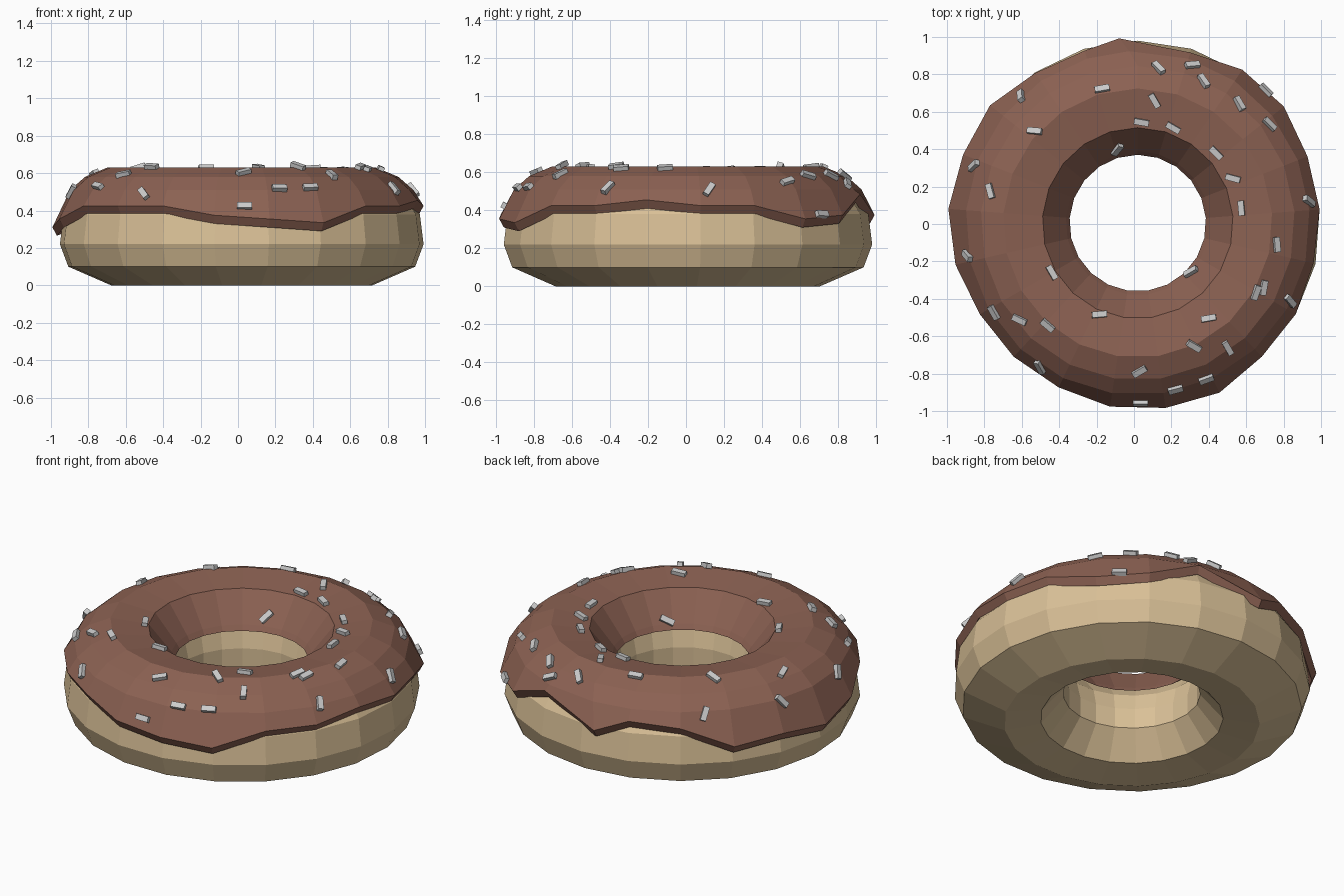
import bpy, bmesh, math
from mathutils import Vector, Matrix
from mathutils.bvhtree import BVHTree

if "Cube" in bpy.data.objects:
    bpy.data.objects.remove(bpy.data.objects["Cube"])

SEG = 21
CX, CY = 0.02, 0.005


def material(name, rgb):
    m = bpy.data.materials.new(name)
    m.diffuse_color = (*rgb, 1)
    m.use_nodes = True
    m.node_tree.nodes["Principled BSDF"].inputs["Base Color"].default_value = m.diffuse_color
    return m


def finish(bm, name, mat=None):
    bmesh.ops.recalc_face_normals(bm, faces=bm.faces)
    me = bpy.data.meshes.new(name)
    bm.to_mesh(me)
    ob = bpy.data.objects.new(name, me)
    bpy.context.collection.objects.link(ob)
    if mat:
        me.materials.append(mat)
    return ob


def ring_mesh(profile_at):
    """Sweep a closed (radius, z) profile round the centre; it may vary with k."""
    bm = bmesh.new()
    rows = []
    for k in range(SEG):
        a = math.pi / 2 + 2 * math.pi * k / SEG
        rows.append([bm.verts.new((CX + r * math.cos(a + t), CY + r * math.sin(a + t), z))
                     for r, z, t in profile_at(k)])
    n = len(rows[0])
    for k in range(SEG):
        p, q = rows[k], rows[(k + 1) % SEG]
        for i in range(n):
            j = (i + 1) % n
            bm.faces.new((p[i], q[i], q[j], p[j]))
    return bm


# Dough ring
DOUGH = [(.50, .03), (.70, 0), (.93, .10), (.975, .22), (.955, .38), (.87, .51),
         (.70, .57), (.52, .54), (.40, .40), (.375, .30), (.375, .18)]
finish(ring_mesh(lambda k: [(r, z, 0) for r, z in DOUGH]), "dough",
       material("dough_tan", (.70, .53, .31)))

# Icing with a wavy lower rim, counted anticlockwise from the back
RIM = [.33, .41, .39, .28, .30, .265, .31, .38, .38, .38, .33,
       .31, .29, .38, .38, .41, .38, .38, .31, .33, .44]


def icing_profile(k):
    z = RIM[k]
    r = .975 + (.38 - z) * .35
    t = .10 if k == 0 else 0
    return [(.365, .41, 0), (.385, .44, 0), (.51, .60, 0), (.72, .63, 0), (.84, .58, 0),
            (.92, .51, t / 2), (r, z + .045, t), (r - .025, z, t),
            (.90, .47, 0), (.70, .56, 0), (.52, .53, 0)]


icing = ring_mesh(icing_profile)
finish(icing, "icing", material("icing_brown", (.26, .12, .085)))

# Sprinkles: x, y and turn in degrees seen from above, laid onto the icing
SPOTS = [
    (-.6, .68, 95), (-.53, .495, -5), (-.17, .72, 10), (-.09, .405, 50), (.04, .545, -10),
    (.13, .83, -45), (.11, .66, -60), (.21, .515, -30), (.31, .845, 5), (.37, .76, -55),
    (.56, .64, -60), (.70, .71, -45), (.72, .53, -45), (.44, .38, -45), (.53, .245, -15),
    (.575, .085, 95), (.93, .12, -40), (.76, -.11, 95), (.31, -.26, 30), (.65, -.365, 70),
    (.69, -.34, 80), (.83, -.41, -50), (.40, -.505, 10), (.32, -.65, -30), (.50, -.66, -60),
    (.385, -.825, 20), (.22, -.88, 15), (.035, -.95, 0), (.03, -.785, 30), (-.185, -.485, 5),
    (-.44, -.26, -60), (-.46, -.54, -40), (-.61, -.51, -25), (-.745, -.47, -60),
    (-.5, -.76, -60), (-.885, -.17, -50), (-.765, .175, -75), (-.85, .31, 45)]
tree = BVHTree.FromBMesh(icing)
bm = bmesh.new()
for x, y, deg in SPOTS:
    p, n, _, _ = tree.ray_cast(Vector((x, y, 2)), Vector((0, 0, -1)))
    if p is None:
        p, n, _, _ = tree.find_nearest(Vector((x, y, .5)))
    a = math.radians(deg)
    d = Vector((math.cos(a), math.sin(a), 0))
    d.z = -(n.x * d.x + n.y * d.y) / max(n.z, .2)
    d = (d - n * d.dot(n)).normalized()
    side = n.cross(d)
    frame = Matrix((d, side, n)).transposed().to_4x4()
    frame.translation = p + n * .008
    bmesh.ops.create_cube(bm, size=1, matrix=frame @ Matrix.Diagonal((.08, .032, .028, 1)))
finish(bm, "sprinkles")
